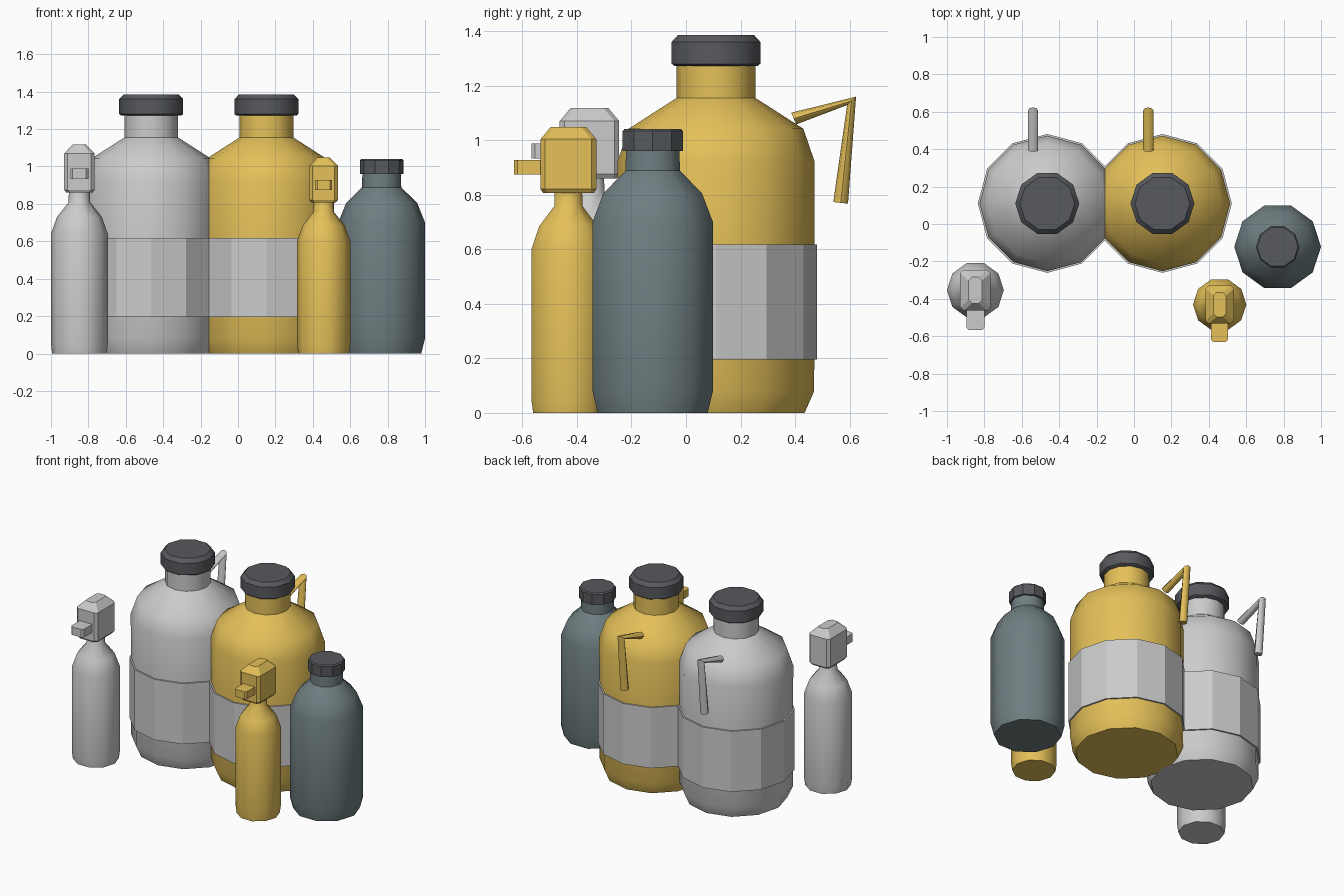
import bpy, bmesh, math
from mathutils import Vector

if "Cube" in bpy.data.objects:
    bpy.data.objects.remove(bpy.data.objects["Cube"])


def material(name, rgb):
    m = bpy.data.materials.new(name)
    m.diffuse_color = (*rgb, 1)
    m.use_nodes = True
    m.node_tree.nodes["Principled BSDF"].inputs["Base Color"].default_value = m.diffuse_color
    return m


YELLOW = material("yellow", (0.78, 0.53, 0.10))
SLATE = material("slate", (0.16, 0.21, 0.22))
DARK = material("dark", (0.095, 0.10, 0.11))


def loft(name, rings, mat=None, smooth=None, caps=True):
    """Skin a list of equal-length point rings; smooth is an angle in degrees."""
    bm = bmesh.new()
    loops = [[bm.verts.new(p) for p in ring] for ring in rings]
    n = len(loops[0])
    for a, b in zip(loops, loops[1:]):
        for i in range(n):
            j = (i + 1) % n
            bm.faces.new((a[i], a[j], b[j], b[i]))
    if caps:
        bm.faces.new(loops[0][::-1])
        bm.faces.new(loops[-1])
    bmesh.ops.recalc_face_normals(bm, faces=bm.faces)
    mesh = bpy.data.meshes.new(name)
    bm.to_mesh(mesh)
    bm.free()
    obj = bpy.data.objects.new(name, mesh)
    bpy.context.collection.objects.link(obj)
    if mat:
        mesh.materials.append(mat)
    if smooth:
        bpy.ops.object.select_all(action='DESELECT')
        obj.select_set(True)
        bpy.context.view_layer.objects.active = obj
        bpy.ops.object.shade_smooth_by_angle(angle=math.radians(smooth))
    return obj


def turned(name, profile, x, y, sides, mat=None, smooth=None, s=1.0):
    """Revolve (radius, height) pairs about a vertical axis."""
    angles = [2 * math.pi * i / sides for i in range(sides)]
    rings = [[(x + s * r * math.cos(a), y + s * r * math.sin(a), s * z)
              for a in angles] for r, z in profile]
    return loft(name, rings, mat, smooth)


def chamfered_rect(hx, hy, c):
    return [(hx, c - hy), (hx, hy - c), (hx - c, hy), (c - hx, hy),
            (-hx, hy - c), (-hx, c - hy), (c - hx, -hy), (hx - c, -hy)]


def jug(prefix, x, y, mat):
    turned(prefix + "_jug_body",
           [(.325, 0), (.36, .08), (.362, .92), (.32, 1.042), (.144, 1.155), (.144, 1.28)],
           x, y, 12, mat, 40)
    turned(prefix + "_jug_cap",
           [(.16, 1.272), (.171, 1.28), (.171, 1.36), (.147, 1.385)], x, y, 10, DARK, 40)
    turned(prefix + "_jug_label", [(.371, .195), (.371, .617)], x, y, 12)
    # Angled handle: tube rings as (centre y, z), in-plane radius direction
    hx = x - .076
    path = [((.395, 1.079), (-.009, .0215)), ((.607, 1.144), (.0165, .0155)),
            ((.567, .77), (.027, -.003))]
    rings = []
    for (cy, cz), (dy, dz) in path:
        rings.append([(hx + .027 * math.cos(a), cy + dy * math.sin(a), cz + dz * math.sin(a))
                      for a in [math.pi / 4 * i for i in range(8)]])
    loft(prefix + "_jug_handle", rings, mat, 50)


def spray_bottle(prefix, x, y, s, mat):
    turned(prefix + "_spray_body",
           [(.145, 0), (.152, .05), (.152, .64), (.12, .73), (.058, .808), (.056, .88)],
           x, y, 10, mat, 40, s)
    # Trigger head with sloped top
    levels = [(.07, .10, .86), (.081, .109, .875), (.081, .109, 1.07), (.036, .07, 1.117)]
    loft(prefix + "_spray_head",
         [[(x + s * px, y + s * py, s * z) for px, py in chamfered_rect(hx, hy, .018)]
          for hx, hy, z in levels], mat)
    # Nozzle with clipped front corners
    outline = [(-.048, -.09), (-.048, -.2), (-.036, -.213), (.036, -.213), (.048, -.2), (.048, -.09)]
    loft(prefix + "_spray_nozzle",
         [[(x + s * px, y + s * py, s * z) for px, py in outline] for z in (.932, .988)], mat)


# Two large jugs
jug("grey", -.464, .11, None)
jug("yellow", .152, .11, YELLOW)

# Two spray bottles
spray_bottle("grey", -.848, -.354, 1.0, None)
spray_bottle("yellow", .458, -.431, .938, YELLOW)

# Slate flask and its cap
turned("flask_body",
       [(.212, 0), (.232, .08), (.232, .70), (.19, .805), (.105, .888), (.103, .97)],
       .768, -.122, 10, SLATE, 40)
turned("flask_cap", [(.116, .96), (.116, 1.033), (.109, 1.041)], .768, -.122, 10, DARK)
